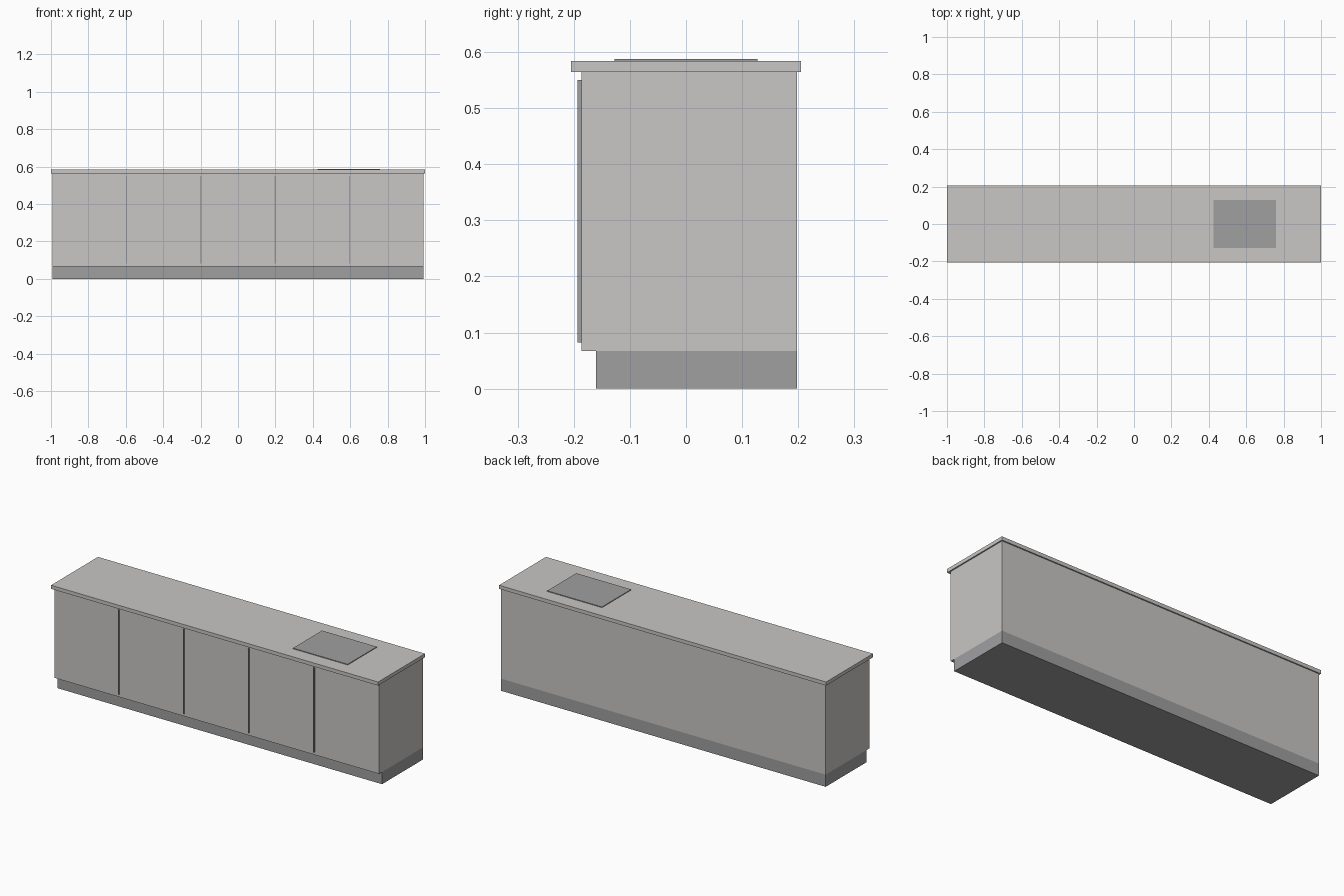
import bpy

if "Cube" in bpy.data.objects:
    bpy.data.objects.remove(bpy.data.objects["Cube"])


def material(name, rgb):
    m = bpy.data.materials.new(name)
    m.diffuse_color = (*rgb, 1.0)
    m.use_nodes = True
    m.node_tree.nodes["Principled BSDF"].inputs["Base Color"].default_value = m.diffuse_color
    return m


light = material("warm_light_grey", (0.584, 0.571, 0.558))
dark = material("mid_grey", (0.352, 0.348, 0.356))


def box(name, x, y, z, mat):
    """Axis-aligned box from (min, max) ranges."""
    bpy.ops.mesh.primitive_cube_add(size=1)
    ob = bpy.context.object
    ob.name = name
    ob.location = [(a + b) / 2 for a, b in (x, y, z)]
    ob.scale = [b - a for a, b in (x, y, z)]
    bpy.ops.object.transform_apply(location=True, rotation=False, scale=True)
    ob.data.materials.append(mat)
    return ob


# Recessed base and cabinet body
box("plinth", (-0.993, 0.993), (-0.16, 0.198), (0, 0.067), dark)
box("cabinet_body", (-0.993, 0.993), (-0.186, 0.198), (0.067, 0.564), light)

# Overhanging worktop with a thin cooking plate
box("worktop", (-1, 1), (-0.205, 0.205), (0.564, 0.584), light)
box("hob", (0.425, 0.76), (-0.127, 0.127), (0.584, 0.588), dark)

# Narrow strips between the five cabinet doors
for i in range(4):
    cx = -0.597 + 0.398 * i
    box(f"door_divider_{i + 1}", (cx - 0.003, cx + 0.003),
        (-0.193, -0.186), (0.082, 0.55), dark)
